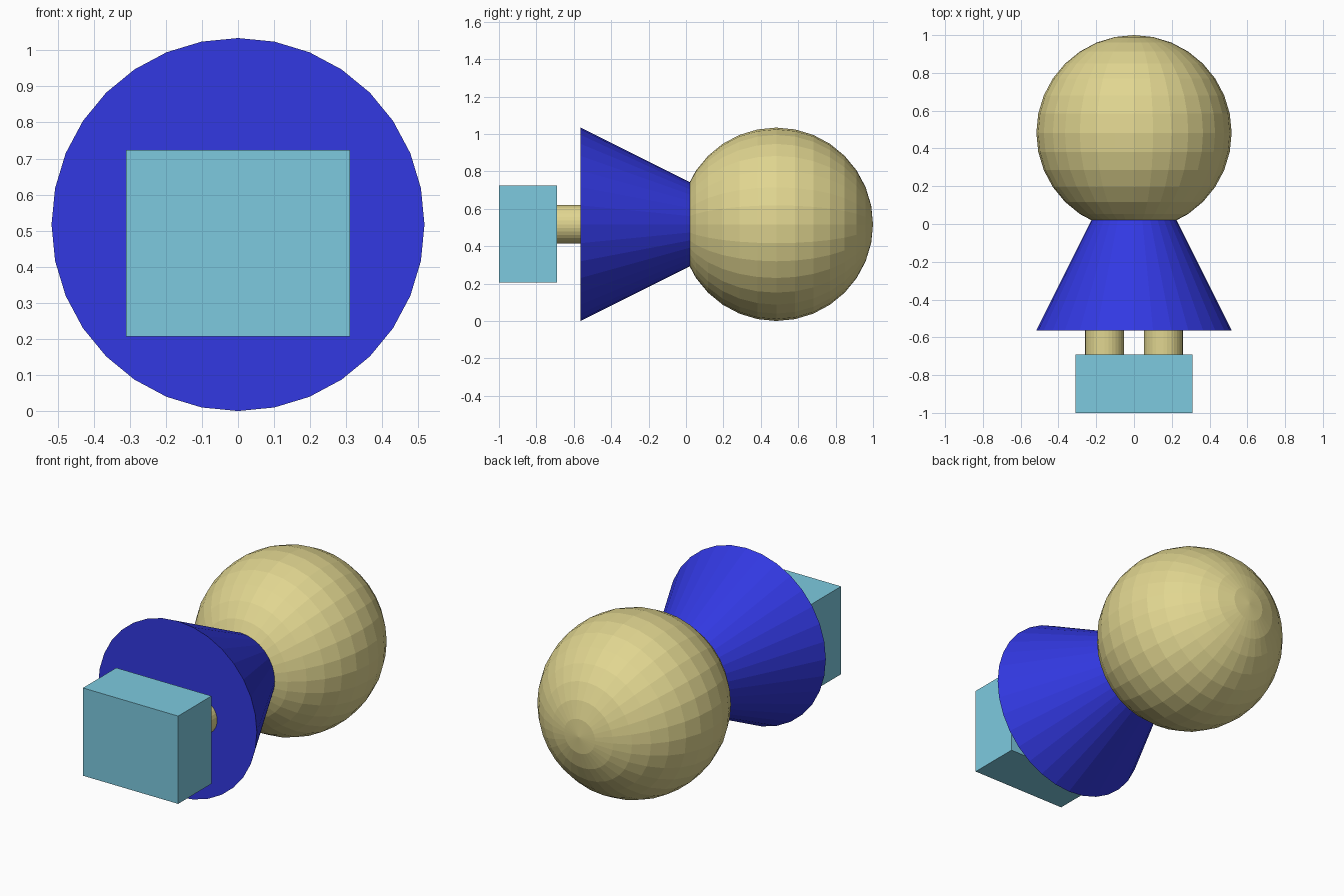
import bpy
import math

if "Cube" in bpy.data.objects:
    bpy.data.objects.remove(bpy.data.objects["Cube"])

U = 0.517                      # head radius, sets all proportions
ROT = (-math.pi / 2, 0, 0)     # lays the figure down: local z points to +y


def material(name, rgb):
    m = bpy.data.materials.new(name)
    m.diffuse_color = (*rgb, 1)
    m.use_nodes = True
    m.node_tree.nodes["Principled BSDF"].inputs["Base Color"].default_value = m.diffuse_color
    return m


tan = material("tan skin", (0.75, 0.67, 0.28))
blue = material("deep blue", (0.032, 0.04, 0.76))
aqua = material("light aqua", (0.205, 0.59, 0.74))


def finish(name, mat):
    ob = bpy.context.object
    ob.name = name
    ob.data.materials.append(mat)
    return ob


# Round head, pole along y
bpy.ops.mesh.primitive_uv_sphere_add(segments=32, ring_count=16, radius=U,
                                     location=(0, 1 - U, U), rotation=ROT)
finish("head", tan)

# Cone dress, its tip runs up inside the head
bpy.ops.mesh.primitive_cone_add(vertices=32, radius1=U, radius2=0, depth=2 * U,
                                location=(0, -0.563 + U, U), rotation=ROT)
finish("dress", blue)

# Two legs between dress and base block
for side, label in ((-1, "left"), (1, "right")):
    bpy.ops.mesh.primitive_cylinder_add(vertices=32, radius=0.2 * U, depth=0.4,
                                        location=(side * 0.3 * U, -0.7, U),
                                        rotation=ROT)
    finish(label + "_leg", tan)

# Single block for the feet
bpy.ops.mesh.primitive_cube_add(size=1, location=(0, -1 + 0.3 * U, 0.9 * U))
feet = finish("feet_block", aqua)
feet.scale = (1.2 * U, 0.6 * U, U)
